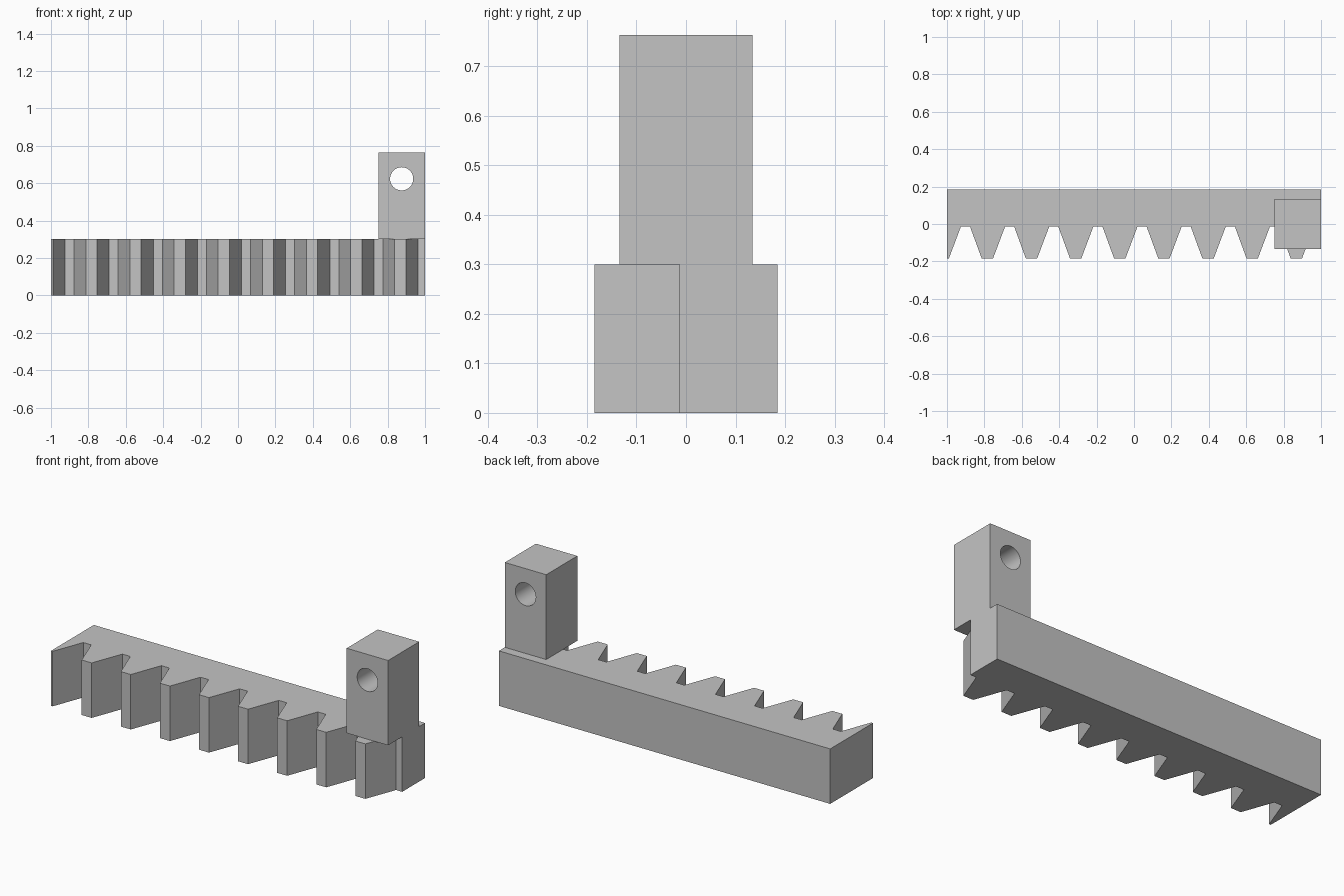
import bpy
import math

if "Cube" in bpy.data.objects:
    bpy.data.objects.remove(bpy.data.objects["Cube"], do_unlink=True)

# Single plain grey
grey = bpy.data.materials.new("plain grey")
grey.use_nodes = True
colour = (0.55, 0.55, 0.55, 1)
grey.diffuse_color = colour
grey.node_tree.nodes["Principled BSDF"].inputs["Base Color"].default_value = colour


def prism(name, profile, z0, z1):
    """Extrude an anticlockwise xy profile between two heights."""
    n = len(profile)
    verts = [(x, y, z) for z in (z0, z1) for x, y in profile]
    faces = [tuple(reversed(range(n))), tuple(range(n, 2 * n))]
    faces += [(i, (i + 1) % n, (i + 1) % n + n, i + n) for i in range(n)]
    mesh = bpy.data.meshes.new(name)
    mesh.from_pydata(verts, [], faces)
    mesh.materials.append(grey)
    obj = bpy.data.objects.new(name, mesh)
    bpy.context.collection.objects.link(obj)
    return obj


# Toothed bar: half tooth at the left end, then eight full teeth
BACK, ROOT, TIP = 0.185, -0.013, -0.185
PITCH, TEETH, BAR_TOP = 0.236, 8, 0.3
outline = [(-1, BACK), (-1, TIP), (-0.99, TIP), (-0.925, ROOT)]
for i in range(TEETH):
    x = -0.877 + i * PITCH
    outline += [(x, ROOT), (x + 0.063, TIP), (x + 0.123, TIP), (x + 0.188, ROOT)]
outline += [(1, ROOT), (1, BACK)]
prism("rack_bar", outline, 0, BAR_TOP)

# Upright post at the end of the bar
post = prism("end_post", [(0.75, -0.134), (1, -0.134), (1, 0.134), (0.75, 0.134)],
             BAR_TOP, 0.763)

# Round hole bored through the post from front to back
bpy.ops.mesh.primitive_cylinder_add(vertices=48, radius=0.062, depth=0.6,
                                    location=(0.875, 0, 0.623),
                                    rotation=(math.pi / 2, 0, 0))
cutter = bpy.context.object
cutter.name = "hole_cutter"
cutter.hide_render = True
cutter.data.materials.append(grey)
bore = post.modifiers.new("bore", 'BOOLEAN')
bore.operation = 'DIFFERENCE'
bore.object = cutter
bpy.ops.object.select_all(action='DESELECT')
post.select_set(True)
bpy.context.view_layer.objects.active = post
bpy.ops.object.modifier_apply(modifier=bore.name)
bpy.data.objects.remove(cutter, do_unlink=True)
bpy.ops.object.shade_smooth_by_angle(angle=math.radians(30))
